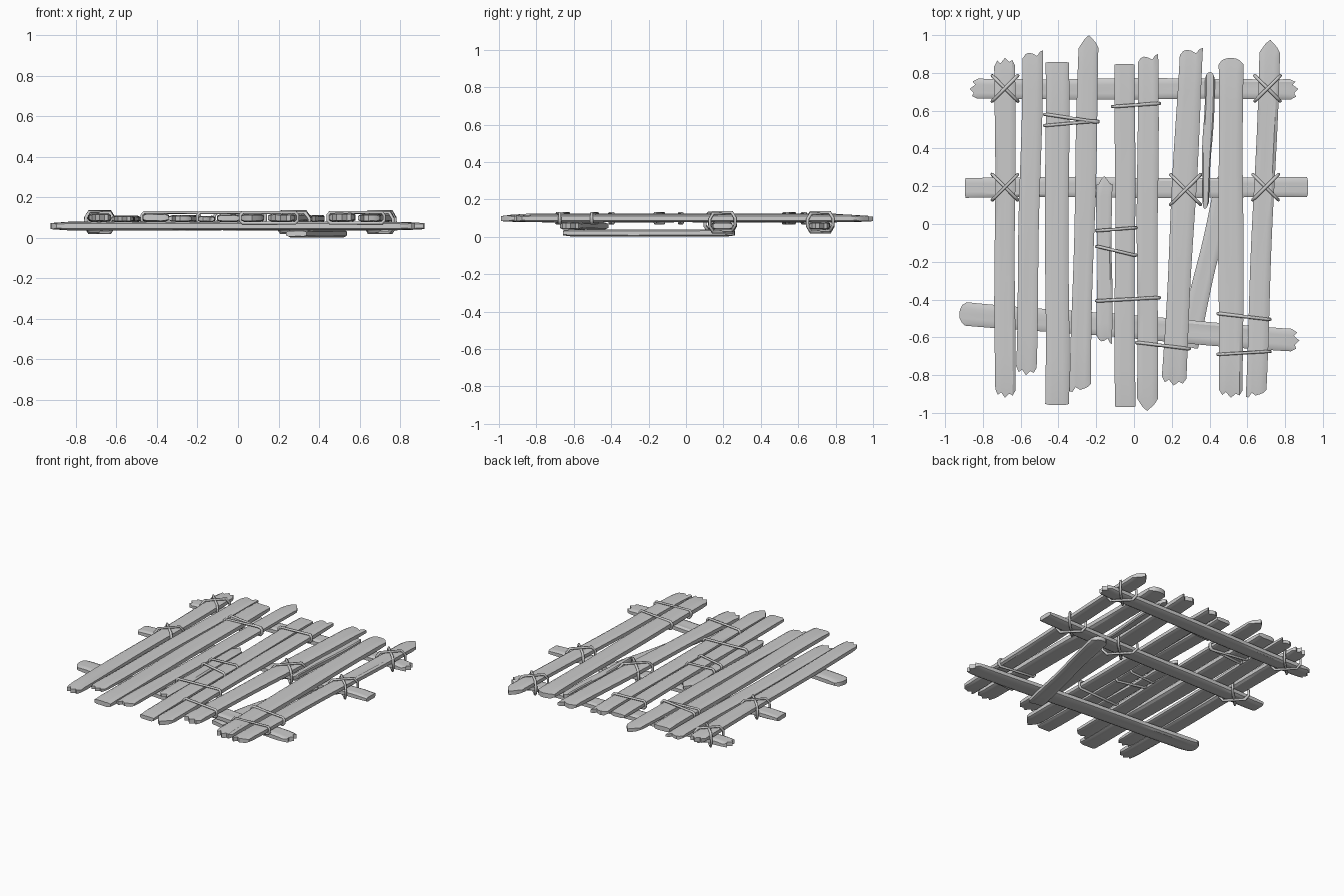
import bpy, bmesh, math, random
from mathutils import Vector

if "Cube" in bpy.data.objects:
    bpy.data.objects.remove(bpy.data.objects["Cube"])

random.seed(7)

# End profiles: how far each of 7 strips across the board is cut back
ENDS = {
    "flat":  (.004, 0, 0, 0, 0, 0, .004),
    "point": (.070, .045, .020, 0, .022, .040, .065),
    "round": (.035, .012, .004, 0, .004, .015, .035),
    "jag":   (.045, .015, .030, 0, .022, .012, .040),
    "rise":  (.045, .022, .014, .018, .030, .006, 0),
    "fall":  (.004, 0, .026, .012, .020, .028, .045),
}


def board(name, a, b, width, z0, z1, start, end, taper=1.0):
    """Worn board from a to b (xy), splintered at both ends; taper scales the start width."""
    a, b = Vector(a), Vector(b)
    d = (b - a).normalized()
    side = Vector((d.y, -d.x))
    length = (b - a).length
    rows, cols = 14, 7
    mid, half = (z0 + z1) / 2, (z1 - z0) / 2
    phase = [random.uniform(0, 6.28) for _ in range(3)]
    grain = [random.uniform(-.0015, .0015) for _ in range(cols)]
    bm = bmesh.new()
    rings = []
    for j in range(rows + 1):
        t = j / rows
        # put a row close to each end so the splinters stay short
        s = 0 if j == 0 else 1 if j == rows else .05 + .9 * (j - 1) / (rows - 2)
        w = width / 2 * (taper + (1 - taper) * min(1, s * 2))
        worn = .72 if j in (0, rows) else 1
        top, bottom = [], []
        for i in range(cols):
            u = 2 * i / (cols - 1) - 1
            u = math.copysign(abs(u) ** .8, u)
            along = s * length
            if j == 0:
                along += ENDS[start][i]
            elif j == rows:
                along -= ENDS[end][i]
            edge = .003 * math.sin(9 * s + phase[0 if u < 0 else 1]) * abs(u)
            p = a + d * along + side * (u * w + edge)
            h = half * worn * (.62 if i in (0, cols - 1) else 1)
            g = grain[i] * math.sin(6 * t + phase[2])
            top.append(bm.verts.new((p.x, p.y, mid + h + g)))
            bottom.append(bm.verts.new((p.x, p.y, mid - h + g)))
        rings.append(top + bottom[::-1])
    n = 2 * cols
    for r, q in zip(rings, rings[1:]):
        for i in range(n):
            bm.faces.new((r[i], r[(i + 1) % n], q[(i + 1) % n], q[i]))
    for r in (rings[0], rings[-1]):
        for i in range(cols - 1):
            bm.faces.new((r[i], r[i + 1], r[n - 2 - i], r[n - 1 - i]))
    bmesh.ops.recalc_face_normals(bm, faces=bm.faces)
    me = bpy.data.meshes.new(name)
    bm.to_mesh(me)
    bm.free()
    ob = bpy.data.objects.new(name, me)
    bpy.context.collection.objects.link(ob)
    bpy.context.view_layer.objects.active = ob
    ob.select_set(True)
    bpy.ops.object.shade_smooth_by_angle(angle=math.radians(32))
    ob.select_set(False)


def rope(name, loops, radius=.009):
    """Closed cord loops as one bevelled curve."""
    cu = bpy.data.curves.new(name, "CURVE")
    cu.dimensions = "3D"
    cu.bevel_depth = radius
    cu.bevel_resolution = 1
    for pts in loops:
        sp = cu.splines.new("POLY")
        sp.points.add(len(pts) - 1)
        for p, co in zip(sp.points, pts):
            p.co = (*co, 1)
            p.radius = random.uniform(.85, 1.05)
        sp.use_cyclic_u = True
        sp.use_smooth = True
    bpy.context.collection.objects.link(bpy.data.objects.new(name, cu))


# Deck planks: lower end, upper end, width, top height, end styles
planks = [
    ((-.683, -.92), (-.683, .88), .108, .120, "jag", "jag"),
    ((-.572, -.80), (-.535, .92), .108, .110, "jag", "rise"),
    ((-.407, -.957), (-.407, .858), .125, .122, "flat", "flat"),
    ((-.286, -.89), (-.238, 1.0), .108, .112, "fall", "point"),
    ((-.048, -.97), (-.048, .848), .106, .116, "flat", "flat"),
    ((.070, -.99), (.074, .90), .110, .118, "point", "rise"),
    ((.210, -.855), (.305, .935), .126, .120, "jag", "rise"),
    ((.513, -.92), (.513, .88), .130, .124, "jag", "round"),
    ((.643, -.92), (.722, .975), .108, .118, "fall", "point"),
]
for k, (a, b, w, top, s, e) in enumerate(planks):
    board(f"deck_plank_{k + 1}", a, b, w, .079, top, s, e)

# Short filler planks
board("short_plank_left", (-.155, -.635), (-.158, .255), .08, .079, .108, "rise", "point")
board("short_plank_right", (.375, .08), (.405, .805), .052, .079, .112, "round", "round", .6)

# Cross beams and the diagonal brace underneath
board("cross_beam_back", (-.87, .715), (.87, .715), .108, .038, .079, "jag", "jag")
board("cross_beam_middle", (-.895, .193), (.92, .193), .105, .038, .079, "flat", "flat")
board("cross_beam_front", (-.925, -.472), (.875, -.618), .122, .038, .079, "round", "jag")
board("diagonal_brace", (.285, -.65), (.495, .26), .105, .002, .039, "flat", "round")

# Crossed lashings over plank and beam: centre and half span
section = [(-.74, .127), (.74, .127), (1, .097), (1, .06), (.74, .029),
           (-.74, .029), (-1, .06), (-1, .097)]
for k, (x, y, r) in enumerate([(-.683, .718, .068), (.707, .718, .068), (-.683, .195, .068),
                               (.273, .182, .080), (.697, .195, .068)]):
    rope(f"cross_lashing_{k + 1}",
         [[(x + r * s, y + m * r * s, z + .003 * m) for s, z in section] for m in (-1, 1)])

# Straight ties round neighbouring planks: left x, y and right x, y
ties = [(-.475, .58, -.19, .54), (-.475, .522, -.19, .545), (-.115, .622, .135, .638),
        (-.20, -.035, .012, -.02), (-.20, -.12, .012, -.165), (-.20, -.407, .135, -.39),
        (.012, -.628, .295, -.66), (.443, -.475, .72, -.505), (.443, -.69, .722, -.675)]
for k, (x0, y0, x1, y1) in enumerate(ties):
    i = .012
    rope(f"plank_tie_{k + 1}", [[(x0 + i, y0, .126), (x1 - i, y1, .126), (x1, y1, .112),
                                 (x1, y1, .086), (x1 - i, y1, .073), (x0 + i, y0, .073),
                                 (x0, y0, .086), (x0, y0, .112)]])
